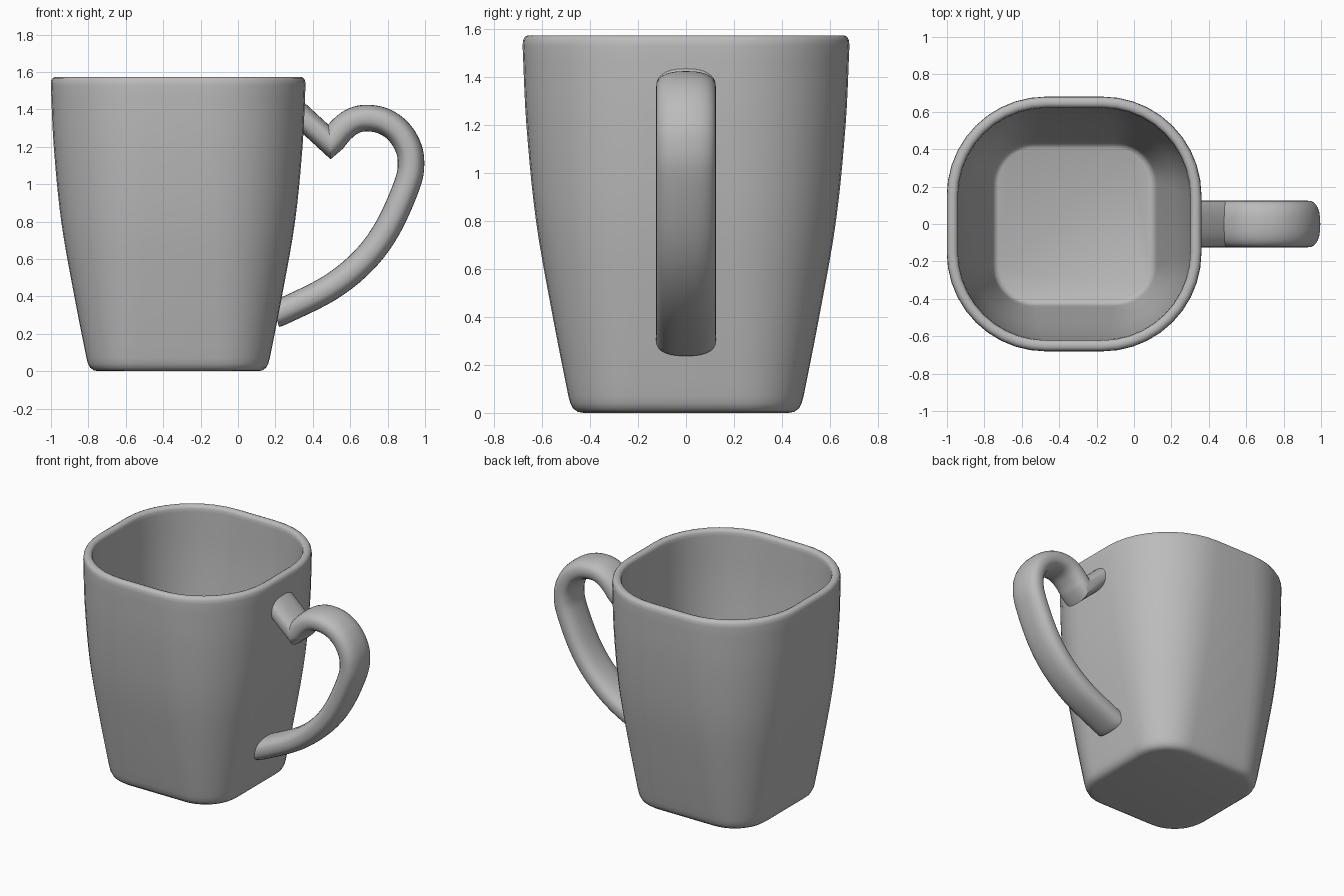
import bpy, bmesh, math
from mathutils import Vector

cube = bpy.data.objects.get("Cube")
if cube:
    bpy.data.objects.remove(cube, do_unlink=True)

CENTRE_X, HEIGHT, WALL = -0.32, 1.573, 0.06

ceramic = bpy.data.materials.new("grey ceramic")
ceramic.use_nodes = True
GREY = (0.5, 0.5, 0.5, 1)
ceramic.diffuse_color = GREY
ceramic.node_tree.nodes["Principled BSDF"].inputs["Base Color"].default_value = GREY


def loft(name, rings, angle):
    """Skin a list of closed rings, cap both ends and shade smooth."""
    bm = bmesh.new()
    loops = [[bm.verts.new(p) for p in ring] for ring in rings]
    n = len(loops[0])
    for a, b in zip(loops, loops[1:]):
        for i in range(n):
            j = (i + 1) % n
            bm.faces.new((a[i], a[j], b[j], b[i]))
    bm.faces.new(loops[0])
    bm.faces.new(loops[-1])
    bmesh.ops.recalc_face_normals(bm, faces=bm.faces)
    mesh = bpy.data.meshes.new(name)
    bm.to_mesh(mesh)
    bm.free()
    mesh.materials.append(ceramic)
    obj = bpy.data.objects.new(name, mesh)
    bpy.context.collection.objects.link(obj)
    bpy.ops.object.select_all(action="DESELECT")
    obj.select_set(True)
    bpy.context.view_layer.objects.active = obj
    bpy.ops.object.shade_smooth_by_angle(angle=math.radians(angle))
    return obj


def smooth_path(points, steps):
    """Catmull-Rom interpolation through the points."""
    pts = [Vector(p) for p in points]
    pts = [2 * pts[0] - pts[1]] + pts + [2 * pts[-1] - pts[-2]]
    out = []
    for a, b, c, d in zip(pts, pts[1:], pts[2:], pts[3:]):
        for s in range(steps):
            t = s / steps
            out.append(0.5 * (2 * b + (c - a) * t + (2 * a - 5 * b + 4 * c - d) * t ** 2
                              + (3 * b - a - 3 * c + d) * t ** 3))
    return out + [pts[-2]]


# Cup: rounded-square rings, squarer at the foot and rounder at the rim
def rounded_square(half, z, segments=10):
    flat = 0.15 + 0.07 * (1 - z / HEIGHT)
    radius = half - flat
    ring = []
    for quarter, (sx, sy) in enumerate([(1, 1), (-1, 1), (-1, -1), (1, -1)]):
        for i in range(segments + 1):
            a = math.pi / 2 * (quarter + i / segments)
            ring.append((CENTRE_X + sx * flat + radius * math.cos(a),
                         sy * flat + radius * math.sin(a), z))
    return ring


wall = smooth_path([(0.49, 0.07), (0.555, 0.4), (0.625, 0.8), (0.665, 1.2), (0.681, 1.53)], 5)
foot = [(0.425, 0), (0.45, 0.004), (0.47, 0.018), (0.482, 0.04)]
rim = [(0.679, 1.553), (0.671, 1.567), (0.658, HEIGHT), (0.642, HEIGHT), (0.629, 1.567), (0.622, 1.553)]
inside = [(h - WALL, z) for h, z in reversed(wall) if z > 0.12]
floor = [(0.435, 0.1), (0.425, 0.08), (0.405, 0.07)]
profile = foot + [tuple(p) for p in wall] + rim + inside + floor
loft("cup", [rounded_square(h, z) for h, z in profile], 40)


# Handle: heart-shaped sweep of a flattened oval, with upright cuts at the wall and notch
def oval(point, across, half_width=0.125, count=28):
    ring = []
    for i in range(count):
        a = 2 * math.pi * i / count
        c, s = math.cos(a), math.sin(a)
        u = math.copysign(abs(c) ** 0.8, c) * half_width
        v = math.copysign(abs(s) ** 0.8, s)
        ring.append((point.x + across.x * v, u, point.y + across.y * v))
    return ring


notch = (0.495, 1.22)
heart = smooth_path([notch, (0.55, 1.288), (0.61, 1.335), (0.68, 1.353), (0.77, 1.34),
                     (0.85, 1.29), (0.905, 1.21), (0.925, 1.12), (0.905, 1.0), (0.8, 0.765),
                     (0.67, 0.59), (0.49, 0.445), (0.25, 0.325), (0.19, 0.302)], 5)
path = [Vector((0.33, 1.372))] + heart
rings = []
for i, p in enumerate(path):
    if i < 2:
        across = Vector((0, 0.087))
    elif i == len(path) - 1:
        across = Vector((0, 0.078))
    else:
        t = (path[i + 1] - path[i - 1]).normalized()
        if i == 2:
            t = (path[3] - path[2]).normalized()
        across = Vector((-t.y, t.x)) * 0.071
    rings.append(oval(p, across))
loft("heart_handle", rings, 40)
